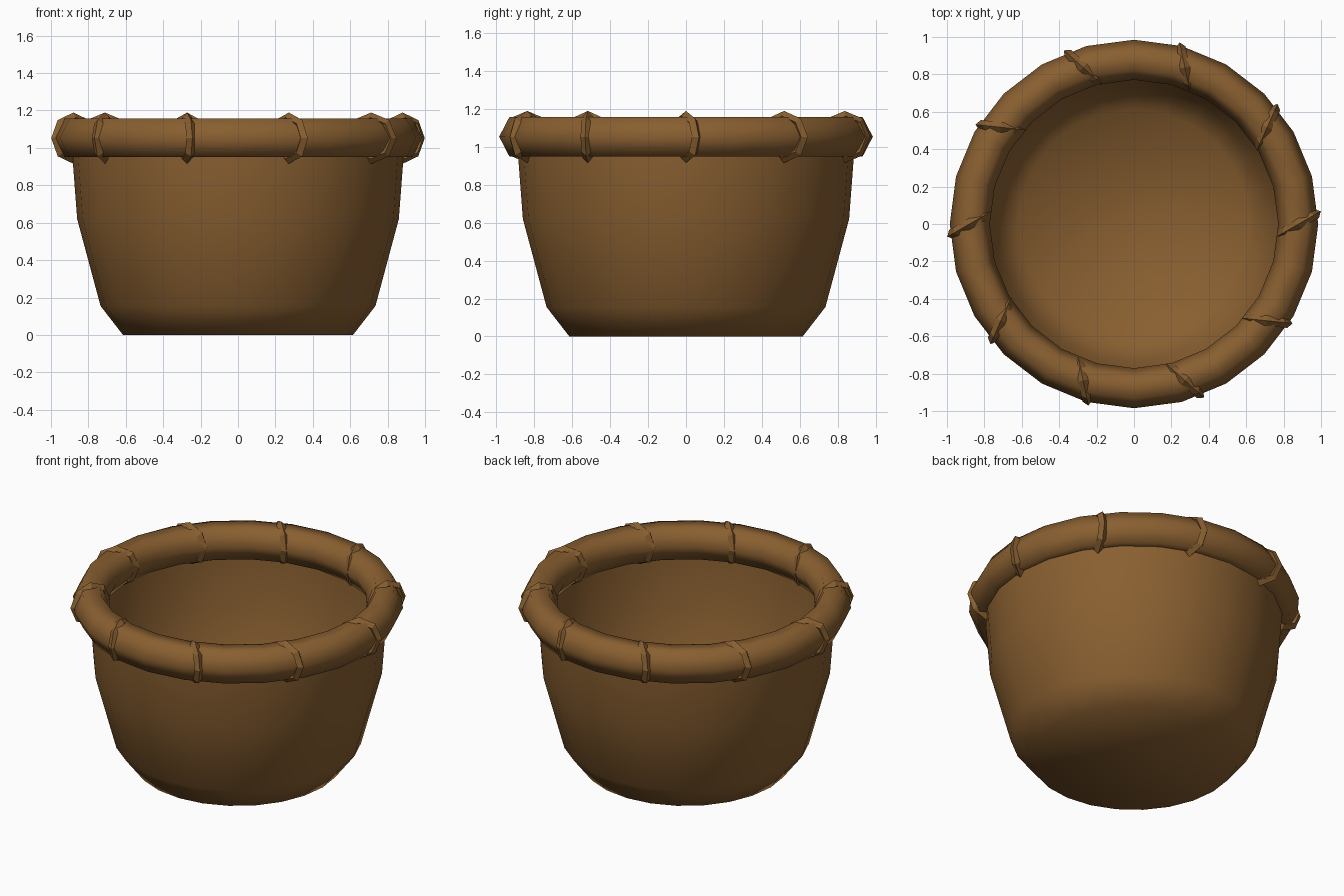
import bpy, bmesh, math
from mathutils import Matrix

if "Cube" in bpy.data.objects:
    bpy.data.objects.remove(bpy.data.objects["Cube"])

SIDES = 24
brown = bpy.data.materials.new("woven brown")
brown.diffuse_color = (0.25, 0.115, 0.03, 1)
brown.use_nodes = True
brown.node_tree.nodes["Principled BSDF"].inputs["Base Color"].default_value = brown.diffuse_color


def finish(name, bm, smooth):
    bmesh.ops.recalc_face_normals(bm, faces=bm.faces)
    me = bpy.data.meshes.new(name)
    bm.to_mesh(me)
    bm.free()
    me.materials.append(brown)
    for p in me.polygons:
        p.use_smooth = smooth
    ob = bpy.data.objects.new(name, me)
    bpy.context.collection.objects.link(ob)
    return ob


def torus(name, major, minor, minor_z, n_major, n_minor, matrix, smooth):
    bm = bmesh.new()
    rings = []
    for i in range(n_major):
        a = math.tau * i / n_major
        ring = []
        for j in range(n_minor):
            b = math.tau * j / n_minor
            r = major + minor * math.cos(b)
            ring.append(bm.verts.new((r * math.cos(a), r * math.sin(a), minor_z * math.sin(b))))
        rings.append(ring)
    for i in range(n_major):
        p, q = rings[i], rings[(i + 1) % n_major]
        for j in range(n_minor):
            k = (j + 1) % n_minor
            bm.faces.new((p[j], q[j], q[k], p[k]))
    bm.transform(matrix)
    return finish(name, bm, smooth)


# Basket body: open bowl, turned profile with a closed floor
bm = bmesh.new()
profile = [(0.615, 0), (0.735, 0.155), (0.86, 0.62), (0.885, 0.95), (0.885, 1.05)]
rings = [[bm.verts.new((r * math.cos(math.tau * i / SIDES), r * math.sin(math.tau * i / SIDES), z))
          for i in range(SIDES)] for r, z in profile]
for lo, hi in zip(rings, rings[1:]):
    for i in range(SIDES):
        k = (i + 1) % SIDES
        bm.faces.new((lo[i], lo[k], hi[k], hi[i]))
bm.faces.new(rings[0][::-1])
finish("basket_body", bm, True)

# Thick rolled rim with a six-sided section
torus("rim", 0.878, 0.107, 0.119, SIDES, 6, Matrix.Translation((0, 0, 1.053)), True)

# Ten slanted bindings wrapped around the rim
for i in range(10):
    m = (Matrix.Rotation(math.tau * i / 10, 4, 'Z') @ Matrix.Translation((0.88, 0, 1.052))
         @ Matrix.Rotation(math.radians(30), 4, 'Z') @ Matrix.Rotation(math.pi / 2, 4, 'X'))
    torus(f"rim_binding_{i + 1}", 0.11, 0.027, 0.027, 8, 4, m, False)
